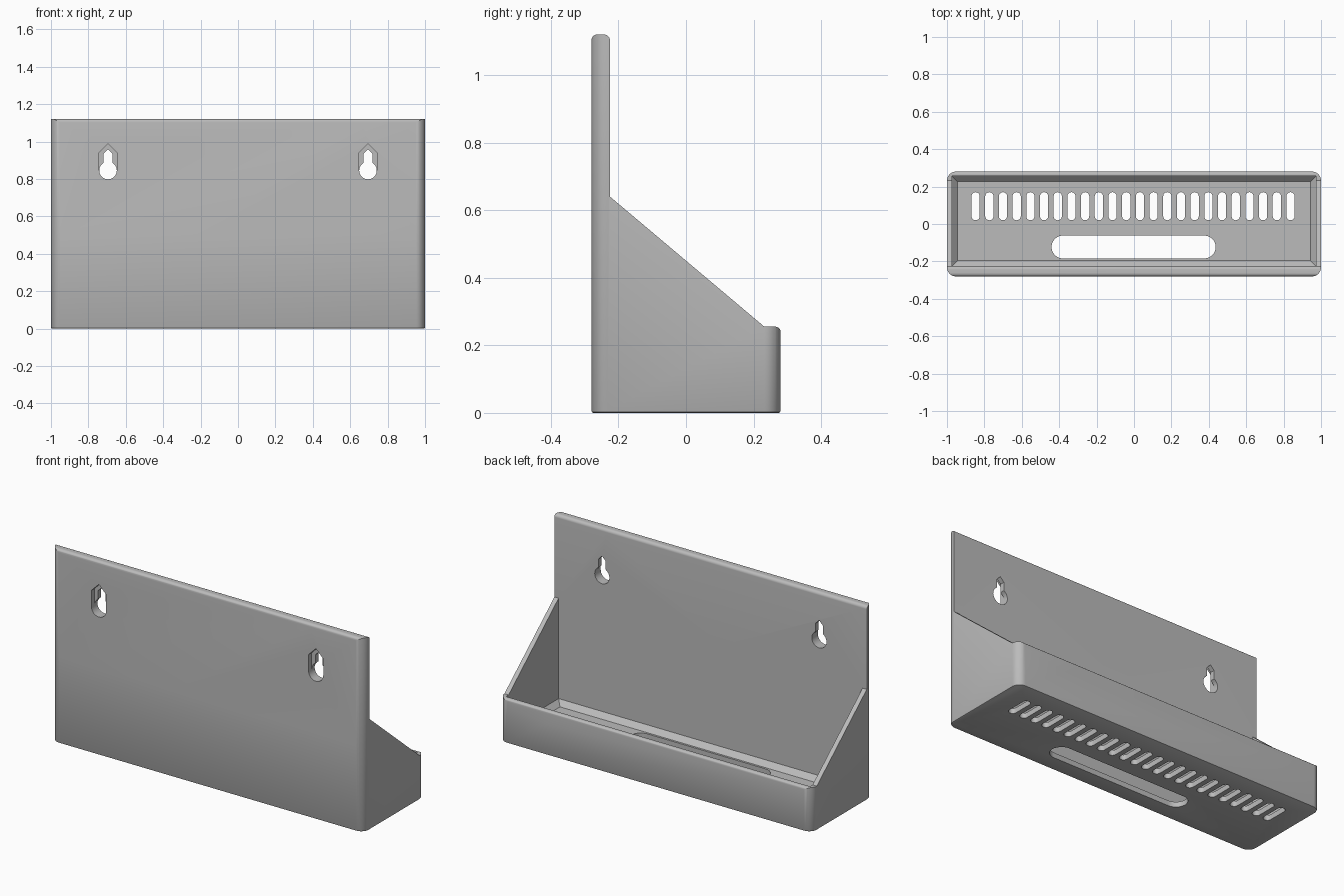
import bpy, bmesh
from math import sin, cos, radians, pi
from mathutils import Vector

cube = bpy.data.objects.get("Cube")
if cube:
    bpy.data.objects.remove(cube, do_unlink=True)

grey = bpy.data.materials.new("plain grey")
grey.use_nodes = True
colour = (0.5, 0.5, 0.5, 1)
grey.diffuse_color = colour
grey.node_tree.nodes["Principled BSDF"].inputs["Base Color"].default_value = colour


def rounded(corners, steps=8):
    """Outline from (u, v, radius) corners, each radius turned into an arc."""
    out = []
    for i, (u, v, r) in enumerate(corners):
        p = Vector((u, v))
        if not r:
            out.append(p)
            continue
        a = (Vector(corners[i - 1][:2]) - p).normalized()
        b = (Vector(corners[(i + 1) % len(corners)][:2]) - p).normalized()
        centre = p + (a + b) * r          # right-angled corners only
        for k in range(steps + 1):
            t = k / steps * pi / 2
            out.append(centre - b * r * cos(t) - a * r * sin(t))
    return out


def arc(cu, cv, r, start, end, step=15):
    return [Vector((cu + r * cos(radians(a)), cv + r * sin(radians(a))))
            for a in range(start, end + 1, step)]


def loft(bm, rings):
    """Closed solid through rings of equal point count."""
    loops = [[bm.verts.new(p) for p in ring] for ring in rings]
    n = len(loops[0])
    for low, high in zip(loops, loops[1:]):
        for i in range(n):
            j = (i + 1) % n
            bm.faces.new((low[i], low[j], high[j], high[i]))
    bm.faces.new(loops[0][::-1])
    bm.faces.new(loops[-1])


PLACE = {"x": lambda p, d: (d, p.x, p.y),
         "y": lambda p, d: (p.x, d, p.y),
         "z": lambda p, d: (p.x, p.y, d)}


def prism(bm, outline, axis, start, end):
    loft(bm, [[PLACE[axis](p, d) for p in outline] for d in (start, end)])


def make(name, bm):
    bmesh.ops.recalc_face_normals(bm, faces=bm.faces)
    mesh = bpy.data.meshes.new(name)
    bm.to_mesh(mesh)
    bm.free()
    mesh.materials.append(grey)
    ob = bpy.data.objects.new(name, mesh)
    bpy.context.collection.objects.link(ob)
    return ob


def boolean(target, tool, operation="DIFFERENCE"):
    tool.hide_render = True
    mod = target.modifiers.new("cut", "BOOLEAN")
    mod.operation, mod.solver, mod.object = operation, "EXACT", tool
    bpy.context.view_layer.objects.active = target
    bpy.ops.object.modifier_apply(modifier=mod.name)
    bpy.data.objects.remove(tool, do_unlink=True)


def rectangle(x, y0, y1, r=0):
    return rounded([(-x, y0, r), (x, y0, r), (x, y1, r), (-x, y1, r)])


# Footprint block with rounded corners and a fine bevel at the base
def ring(inset, z):
    return [(p.x, p.y, z) for p in
            rectangle(1 - inset, -0.28 + inset, 0.28 - inset, 0.048 - inset)]

bm = bmesh.new()
loft(bm, [ring(0.006, 0), ring(0.002, 0.002), ring(0, 0.006), ring(0, 1.3)])
holder = make("wall_tray", bm)

# Side profile: tall back plate, sloping cheeks and low lip
bm = bmesh.new()
prism(bm, rounded([(-0.4, -0.1, 0), (0.28, -0.1, 0), (0.28, 0.255, 0.015),
                   (0.232, 0.255, 0), (-0.225, 0.64, 0),
                   (-0.225, 1.12, 0.018), (-0.28, 1.12, 0.018),
                   (-0.28, 0.5, 0), (-0.4, 0.5, 0)]), "x", -1.1, 1.1)
boolean(holder, make("side_profile", bm), "INTERSECT")

# Tray cavity with a chamfer around its floor
bm = bmesh.new()
loft(bm, [[(p.x, p.y, z) for p in rectangle(0.973 - i, -0.225 + i, 0.256 - i)]
          for i, z in ((0.029, 0.03), (0, 0.059), (0, 1.3))])
boolean(holder, make("tray_cavity", bm))

# Row of drain slots and one long opening in the floor
bm = bmesh.new()
count = 24
for i in range(count):
    x = -0.005 + (i - (count - 1) / 2) * 0.0732
    r = 0.022
    prism(bm, arc(x, 0.148, r, 0, 180) + arc(x, 0.042, r, 180, 360),
          "z", -0.1, 0.1)
prism(bm, arc(0.376, -0.123, 0.061, -90, 90, 10)
      + arc(-0.38, -0.123, 0.061, 90, 270, 10), "z", -0.1, 0.1)
boolean(holder, make("floor_openings", bm))

# Keyhole hangers: pointed recess on the front, narrow keyhole right through
recess, keyhole = bmesh.new(), bmesh.new()
for x in (-0.695, 0.695):
    r, z = 0.047, 0.845
    prism(recess, arc(x, z, r, 180, 360)
          + [Vector((x + r, 0.94)), Vector((x, 0.987)), Vector((x - r, 0.94))],
          "y", -0.35, -0.252)
    w = r / 2
    prism(keyhole, arc(x, z, r, 120, 420)
          + [Vector((x + w, 0.934)), Vector((x, 0.958)), Vector((x - w, 0.934))],
          "y", -0.4, -0.15)
boolean(holder, make("hanger_recess", recess))
boolean(holder, make("hanger_keyhole", keyhole))

# Smooth rounded edges, crisp corners
bpy.ops.object.select_all(action="DESELECT")
holder.select_set(True)
bpy.context.view_layer.objects.active = holder
bpy.ops.object.shade_smooth_by_angle(angle=radians(30))
